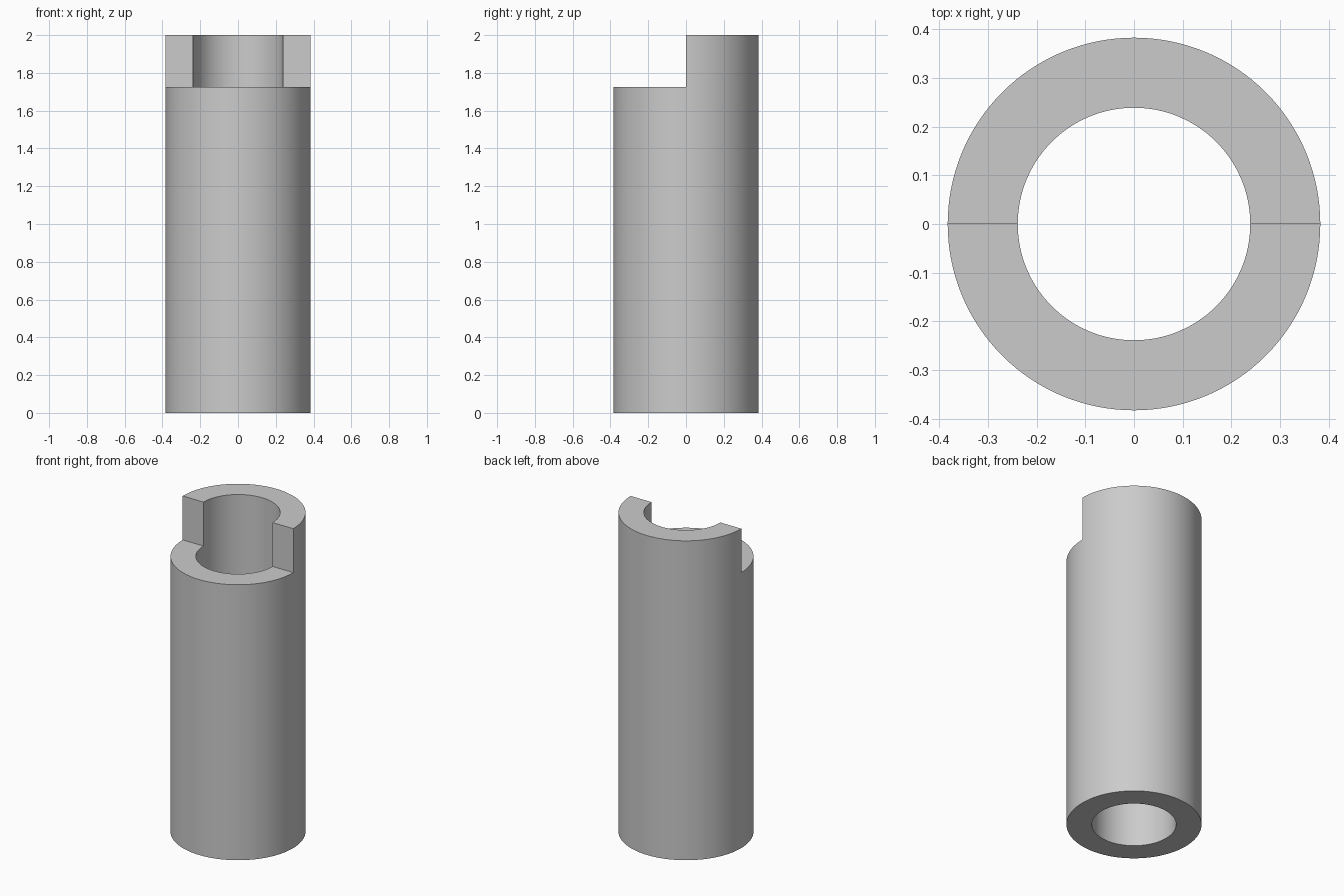
import bpy, bmesh
from math import cos, sin, tau

cube = bpy.data.objects.get("Cube")
if cube:
    bpy.data.objects.remove(cube, do_unlink=True)

OUTER, INNER = 0.383, 0.239
STEP, TOP = 1.725, 2.0
SEGMENTS = 128
HALF = SEGMENTS // 2

mat = bpy.data.materials.new("plain grey")
mat.use_nodes = True
grey = (0.6, 0.6, 0.6, 1)
mat.diffuse_color = grey
mat.node_tree.nodes["Principled BSDF"].inputs["Base Color"].default_value = grey

bm = bmesh.new()


def ring(radius, z, count):
    return [bm.verts.new((radius * cos(tau * i / SEGMENTS),
                          radius * sin(tau * i / SEGMENTS), z))
            for i in range(count)]


def strip(a, b, start, end):
    """Join two rings with quads between two segment numbers."""
    for i in range(start, end):
        j = (i + 1) % len(a)
        k = (i + 1) % len(b)
        bm.faces.new((a[i], a[k if len(b) < len(a) else j], b[k], b[i]))


# Full tube up to the step, rear half-tube above it
out_low, in_low = ring(OUTER, 0, SEGMENTS), ring(INNER, 0, SEGMENTS)
out_mid, in_mid = ring(OUTER, STEP, SEGMENTS), ring(INNER, STEP, SEGMENTS)
out_top, in_top = ring(OUTER, TOP, HALF + 1), ring(INNER, TOP, HALF + 1)

strip(out_low, out_mid, 0, SEGMENTS)
strip(in_low, in_mid, 0, SEGMENTS)
strip(out_low, in_low, 0, SEGMENTS)
strip(out_mid, in_mid, HALF, SEGMENTS)   # front step
strip(out_mid, out_top, 0, HALF)
strip(in_mid, in_top, 0, HALF)
strip(out_top, in_top, 0, HALF)          # rear rim

# Flat end walls of the half-tube
for i in (0, HALF):
    bm.faces.new((out_mid[i], in_mid[i], in_top[i], out_top[i]))

bmesh.ops.recalc_face_normals(bm, faces=bm.faces)
mesh = bpy.data.meshes.new("notched_tube")
bm.to_mesh(mesh)
bm.free()
mesh.materials.append(mat)
tube = bpy.data.objects.new("notched_tube", mesh)
bpy.context.collection.objects.link(tube)

bpy.ops.object.select_all(action="DESELECT")
tube.select_set(True)
bpy.context.view_layer.objects.active = tube
bpy.ops.object.shade_smooth_by_angle()
